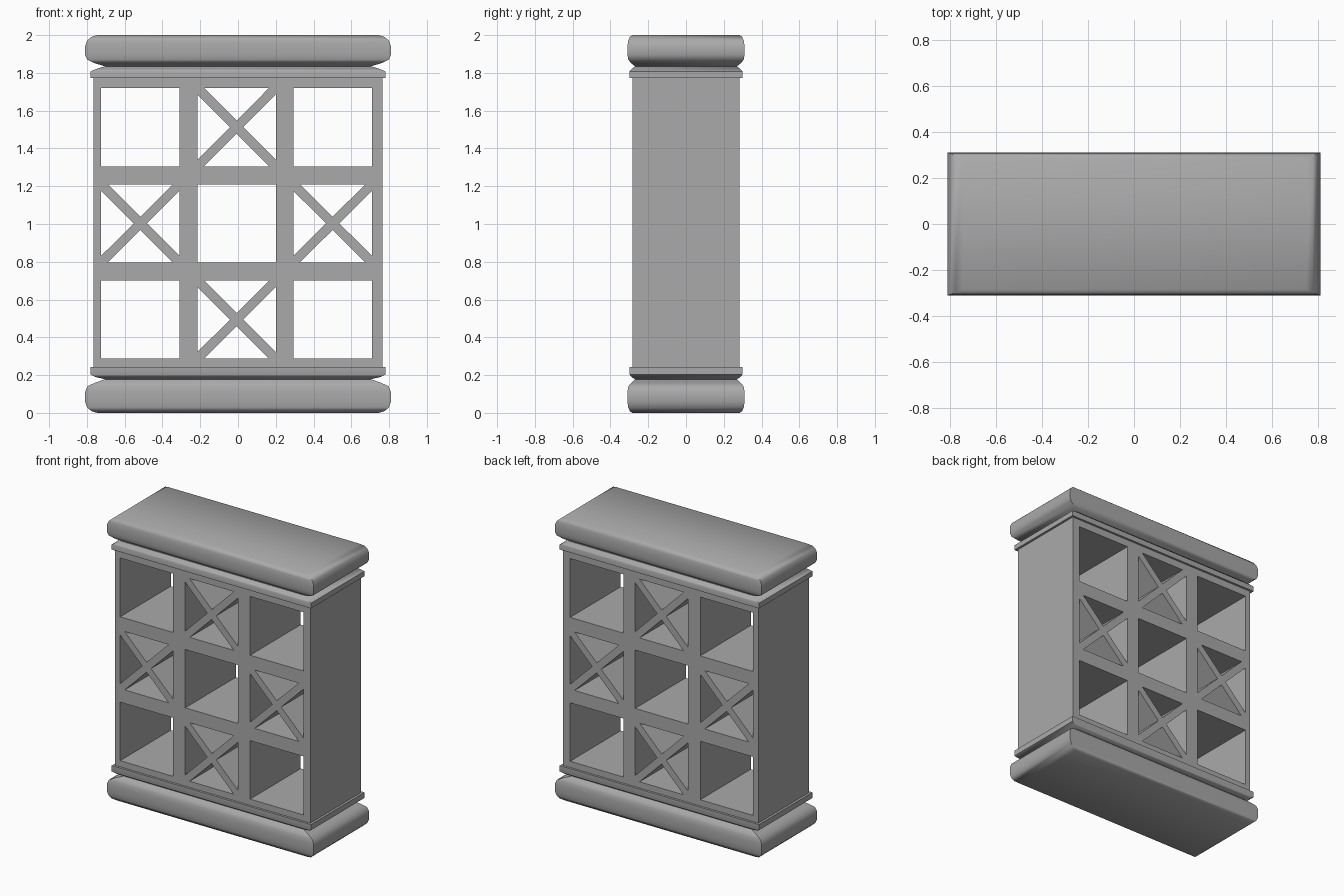
import bpy, bmesh
from math import radians

if "Cube" in bpy.data.objects:
    bpy.data.objects.remove(bpy.data.objects["Cube"])

grey = bpy.data.materials.new("stone_grey")
grey.use_nodes = True
grey.diffuse_color = (0.4, 0.4, 0.4, 1)
grey.node_tree.nodes["Principled BSDF"].inputs["Base Color"].default_value = (0.4, 0.4, 0.4, 1)

DEPTH = 0.283


def finish(name, bm):
    bmesh.ops.recalc_face_normals(bm, faces=bm.faces[:])
    mesh = bpy.data.meshes.new(name)
    bm.to_mesh(mesh)
    bm.free()
    mesh.materials.append(grey)
    obj = bpy.data.objects.new(name, mesh)
    bpy.context.collection.objects.link(obj)
    return obj


def extrude_back(bm):
    """Turn flat front faces into a solid reaching the back."""
    new = bmesh.ops.extrude_face_region(bm, geom=bm.faces[:], use_keep_orig=True)["geom"]
    verts = [v for v in new if isinstance(v, bmesh.types.BMVert)]
    bmesh.ops.translate(bm, verts=verts, vec=(0, 2 * DEPTH, 0))


def moulding(name, profile):
    """Stack rectangles, each scaled from the widest outline, into a closed solid."""
    bm = bmesh.new()
    rings = [[bm.verts.new((sx * 0.81 * s, sy * 0.31 * s, z))
              for sx, sy in ((-1, -1), (1, -1), (1, 1), (-1, 1))] for s, z in profile]
    for a, b in zip(rings, rings[1:]):
        for i in range(4):
            j = (i + 1) % 4
            bm.faces.new((a[i], a[j], b[j], b[i]))
    bm.faces.new(rings[0])
    bm.faces.new(rings[-1])
    obj = finish(name, bm)
    bpy.ops.object.select_all(action='DESELECT')
    obj.select_set(True)
    bpy.context.view_layer.objects.active = obj
    bpy.ops.object.shade_smooth_by_angle(angle=radians(42))


# Rounded cap and base, each with a narrower lip against the body
moulding("top_cornice", [(0.92, 2.0), (0.96, 1.99), (0.987, 1.97), (1, 1.94), (1, 1.895),
                         (0.985, 1.87), (0.94, 1.852), (0.87, 1.835), (0.93, 1.82),
                         (0.963, 1.808), (0.963, 1.772)])
moulding("base_plinth", [(0.92, 0), (0.96, 0.01), (0.987, 0.03), (1, 0.06), (1, 0.11),
                         (0.985, 0.14), (0.94, 0.158), (0.87, 0.178), (0.93, 0.19),
                         (0.963, 0.203), (0.963, 0.243)])

# Body with a three by three grid of through openings
xs = [-0.764, -0.724, -0.31, -0.215, 0.2, 0.293, 0.709, 0.764]
zs = [0.243, 0.287, 0.701, 0.797, 1.21, 1.305, 1.721, 1.772]
bm = bmesh.new()
grid = [[bm.verts.new((x, -DEPTH, z)) for z in zs] for x in xs]
for i in range(7):
    for j in range(7):
        if i % 2 == 0 or j % 2 == 0:
            bm.faces.new((grid[i][j], grid[i + 1][j], grid[i + 1][j + 1], grid[i][j + 1]))
bmesh.ops.delete(bm, geom=[v for v in bm.verts if not v.link_faces], context='VERTS')
extrude_back(bm)
finish("body_lattice", bm)

# Diagonal crosses in the middle cell of each side
BAR = 0.035
for name, i, j in (("lower", 3, 1), ("upper", 3, 5), ("right", 1, 3), ("left", 5, 3)):
    cx, cz = (xs[i] + xs[i + 1]) / 2, (zs[j] + zs[j + 1]) / 2
    hx, hz = (xs[i + 1] - xs[i]) / 2, (zs[j + 1] - zs[j]) / 2
    h = (hx + hz) / 2
    arm = [(h, h - BAR), (h, h), (h - BAR, h), (0, BAR)]
    bm = bmesh.new()
    outline = []
    for turn in range(4):
        outline += [bm.verts.new((cx + x * hx / h, -DEPTH, cz + z * hz / h)) for x, z in arm]
        arm = [(-z, x) for x, z in arm]
    bm.faces.new(outline)
    extrude_back(bm)
    finish(name + "_cross_brace", bm)
